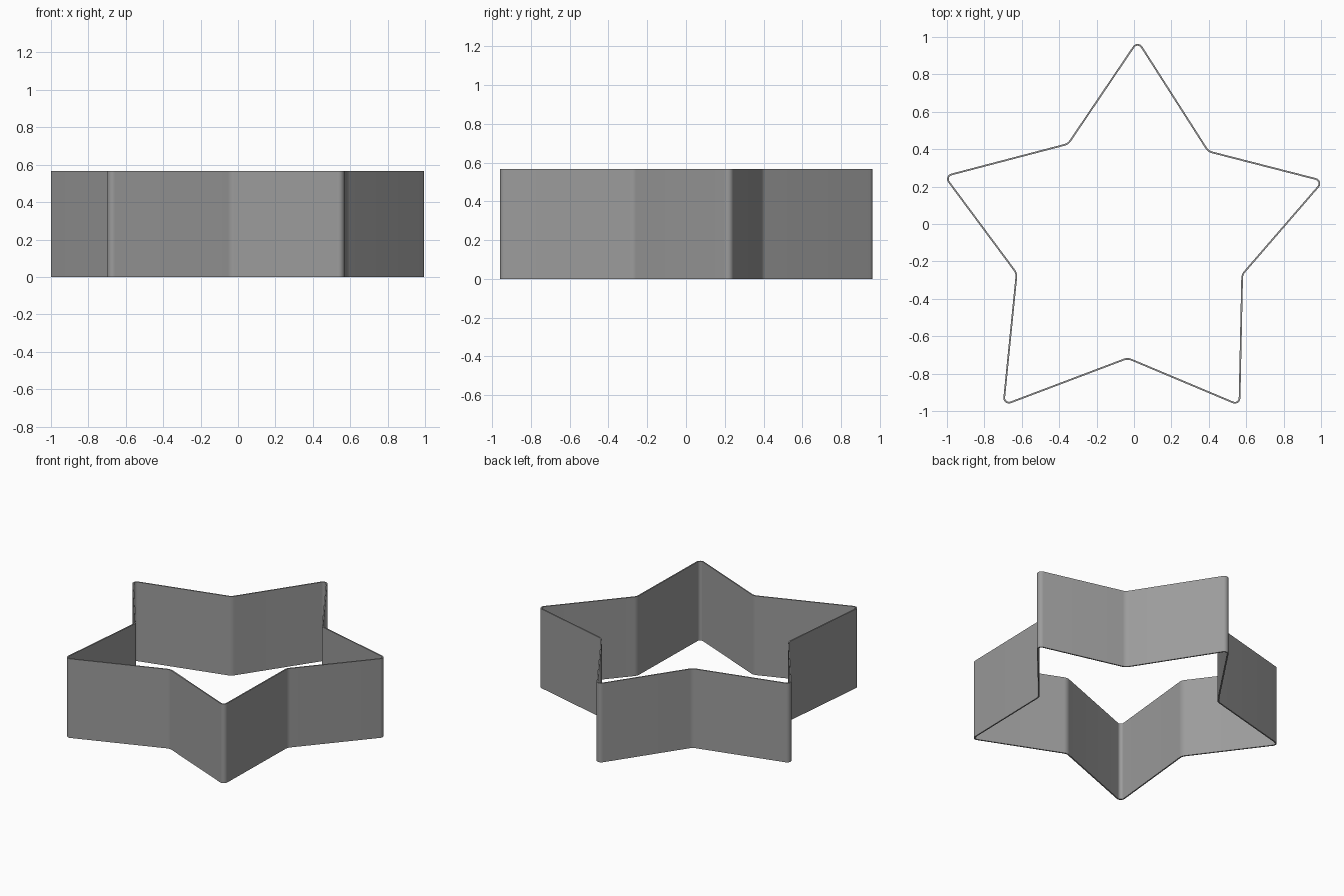
import bpy, bmesh, math
from mathutils import Vector

cube = bpy.data.objects.get("Cube")
if cube:
    bpy.data.objects.remove(cube, do_unlink=True)

HEIGHT, WALL = 0.567, 0.009
TIP_RADIUS, NOTCH_RADIUS = 0.03, 0.05
STEPS = 8

# Sharp star corners, counter-clockwise: tip, notch, tip, notch...
corners = [Vector(p) for p in (
    (0.02, 0.987), (-0.355, 0.432), (-1.02, 0.258), (-0.632, -0.265), (-0.703, -0.975),
    (-0.034, -0.722), (0.568, -0.975), (0.583, -0.272), (1.02, 0.233), (0.4, 0.392))]


def fillet(prev, corner, nxt, radius):
    """Points of a rounded corner, each with its normal pointing out of the star."""
    a, b = (prev - corner).normalized(), (nxt - corner).normalized()
    half = a.angle(b) / 2
    centre = corner + (a + b).normalized() * radius / math.sin(half)
    start = corner + a * radius / math.tan(half) - centre
    end = corner + b * radius / math.tan(half) - centre
    convex = a.x * b.y - a.y * b.x < 0
    side = 1 if convex else -1
    sweep = (math.pi - 2 * half) * side
    first = math.atan2(start.y, start.x)
    result = []
    for i in range(STEPS + 1):
        t = first + sweep * i / STEPS
        ray = Vector((math.cos(t), math.sin(t)))
        result.append((centre + ray * radius, ray * side))
    return result


# Rounded outline of the band
outline = []
for i, corner in enumerate(corners):
    radius = TIP_RADIUS if i % 2 == 0 else NOTCH_RADIUS
    outline += fillet(corners[i - 1], corner, corners[(i + 1) % len(corners)], radius)

# Four rings: outer bottom, outer top, inner top, inner bottom
bm = bmesh.new()
rings = []
for inset, z in ((0, 0), (0, HEIGHT), (WALL, HEIGHT), (WALL, 0)):
    rings.append([bm.verts.new((*(p - n * inset), z)) for p, n in outline])
count = len(outline)
for r in range(4):
    low, high = rings[r], rings[(r + 1) % 4]
    for i in range(count):
        j = (i + 1) % count
        bm.faces.new((low[i], low[j], high[j], high[i]))
bmesh.ops.recalc_face_normals(bm, faces=bm.faces)

mesh = bpy.data.meshes.new("star_band")
bm.to_mesh(mesh)
bm.free()
band = bpy.data.objects.new("star_band", mesh)
bpy.context.collection.objects.link(band)

# Plain grey material
grey = bpy.data.materials.new("mid_grey")
grey.use_nodes = True
colour = (0.33, 0.33, 0.33, 1)
grey.diffuse_color = colour
grey.node_tree.nodes["Principled BSDF"].inputs["Base Color"].default_value = colour
mesh.materials.append(grey)

# Smooth corners, crisp rims
bpy.ops.object.select_all(action='DESELECT')
band.select_set(True)
bpy.context.view_layer.objects.active = band
bpy.ops.object.shade_smooth_by_angle(angle=math.radians(35))
